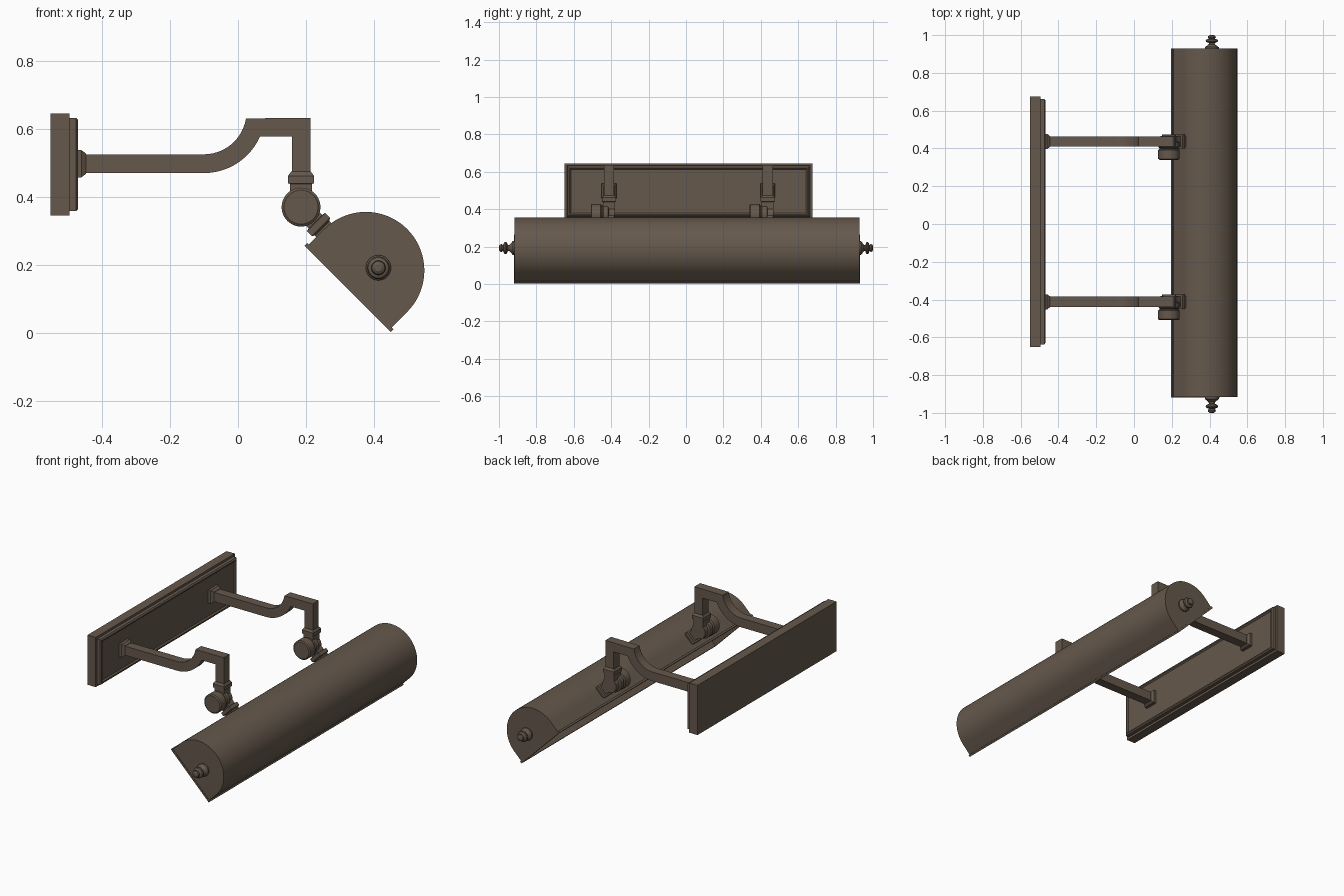
import bpy, bmesh
from math import sin, cos, pi, radians, sqrt
from mathutils import Vector

if "Cube" in bpy.data.objects:
    bpy.data.objects.remove(bpy.data.objects["Cube"])

# Single aged bronze finish
BRONZE = (0.13, 0.098, 0.072, 1)
bronze = bpy.data.materials.new("aged bronze")
bronze.use_nodes = True
bronze.diffuse_color = BRONZE
bronze.node_tree.nodes["Principled BSDF"].inputs["Base Color"].default_value = BRONZE


def finish(name, bm, bevel=0):
    bmesh.ops.recalc_face_normals(bm, faces=bm.faces)
    mesh = bpy.data.meshes.new(name)
    bm.to_mesh(mesh)
    bm.free()
    mesh.materials.append(bronze)
    obj = bpy.data.objects.new(name, mesh)
    bpy.context.collection.objects.link(obj)
    bpy.ops.object.select_all(action='DESELECT')
    obj.select_set(True)
    bpy.context.view_layer.objects.active = obj
    bpy.ops.object.shade_smooth_by_angle(angle=radians(30))
    if bevel:
        mod = obj.modifiers.new("soft edges", 'BEVEL')
        mod.width, mod.segments, mod.limit_method = bevel, 2, 'ANGLE'
    return obj


def extrude_y(name, outline, y0, y1, bevel=0):
    """Extrude an (x, z) outline along y."""
    bm = bmesh.new()
    face = bm.faces.new([bm.verts.new((x, y0, z)) for x, z in outline])
    new = bmesh.ops.extrude_face_region(bm, geom=[face])["geom"]
    verts = [g for g in new if isinstance(g, bmesh.types.BMVert)]
    bmesh.ops.translate(bm, verts=verts, vec=(0, y1 - y0, 0))
    return finish(name, bm, bevel)


def turned(name, profile, origin, axis, segs=32):
    """Stack rings of (half width, distance) along an axis; 4 sides gives a square section."""
    axis = Vector(axis).normalized()
    u = Vector((1, 0, 0)) if abs(axis.y) > 0.9 else Vector((0, 1, 0))
    v = axis.cross(u)
    grow, turn = (sqrt(2), pi / 4) if segs == 4 else (1, 0)
    bm = bmesh.new()
    rings = []
    for r, d in profile:
        ring = []
        for i in range(segs):
            a = turn + 2 * pi * i / segs
            ring.append(bm.verts.new(Vector(origin) + axis * d + (u * cos(a) + v * sin(a)) * r * grow))
        rings.append(ring)
    for a, b in zip(rings, rings[1:]):
        for i in range(segs):
            j = (i + 1) % segs
            bm.faces.new((a[i], a[j], b[j], b[i]))
    bm.faces.new(rings[0])
    bm.faces.new(rings[-1])
    return finish(name, bm)


def arc(cx, cz, r, a0, a1, n):
    return [(cx + r * cos(radians(a0 + (a1 - a0) * i / n)),
             cz + r * sin(radians(a0 + (a1 - a0) * i / n))) for i in range(n + 1)]


# Wall plate: stepped rectangle with a moulded rim and a recessed panel
PLATE_Y, PLATE_Z = 0.013, 0.495
bm = bmesh.new()
rings = []
for x, inset in [(-0.55, 0), (-0.495, 0), (-0.495, 0.013), (-0.475, 0.013),
                 (-0.469, 0.02), (-0.469, 0.027), (-0.477, 0.034)]:
    hy, hz = 0.663 - inset, 0.15 - inset
    rings.append([bm.verts.new((x, PLATE_Y + sy * hy, PLATE_Z + sz * hz))
                  for sy, sz in [(-1, -1), (1, -1), (1, 1), (-1, 1)]])
for a, b in zip(rings, rings[1:]):
    for i in range(4):
        j = (i + 1) % 4
        bm.faces.new((a[i], a[j], b[j], b[i]))
bm.faces.new(rings[0])
bm.faces.new(rings[-1])
finish("wall_plate", bm)

# Swan-neck arms with flange, collar, swivel knuckle and shade neck
arm_outline = ([(-0.475, 0.47)] + arc(-0.1, 0.65, 0.18, -90, -24, 12)
               + [(0.158, 0.577), (0.158, 0.46), (0.213, 0.46), (0.213, 0.632)]
               + arc(-0.1, 0.65, 0.125, -9, -90, 12) + [(-0.475, 0.525)])
KX, KZ = 0.185, 0.37
for side, y in (("left", 0.437), ("right", -0.412)):
    extrude_y(side + "_arm", arm_outline, y - 0.0275, y + 0.0275)
    turned(side + "_wall_flange", [(0.04, 0), (0.04, 0.018), (0.03, 0.032)],
           (-0.478, y, 0.4975), (1, 0, 0), 4)
    turned(side + "_arm_collar",
           [(0.029, 0), (0.038, 0.012), (0.038, 0.034), (0.032, 0.036), (0.032, 0.085)],
           (KX, y, 0.474), (0, 0, -1), 4)
    turned(side + "_knuckle",
           [(0.05, -0.097), (0.057, -0.092), (0.057, -0.045), (0.05, -0.04),
            (0.05, -0.035), (0.055, -0.03), (0.055, -0.005), (0.045, 0), (0.045, 0.03)],
           (KX, y, KZ), (0, 1, 0), 40)
    turned(side + "_shade_neck",
           [(0.028, 0.02), (0.028, 0.06), (0.038, 0.062), (0.038, 0.082), (0.03, 0.088), (0.03, 0.1)],
           (KX, y, KZ), (1, 0, -1), 4)

# Shade: tilted U-shaped trough, open towards the wall and floor
CX, CZ, R, DEPTH = 0.375, 0.184, 0.172, 0.07
Y0, Y1 = -0.917, 0.928


def tilted(along, out):
    """Point from shade centre: along the opening chord, and out through the opening."""
    s = sqrt(0.5)
    return (CX + s * (along - out), CZ - s * (along + out))


def trough(r):
    bow = [tilted(r * cos(radians(a)), -r * sin(radians(a))) for a in range(0, 181, 5)]
    return [tilted(r, DEPTH)] + bow + [tilted(-r, DEPTH)]


extrude_y("shade_shell", trough(R) + trough(R - 0.008)[::-1], Y0, Y1)
extrude_y("shade_front_end", trough(R - 0.001), Y0, Y0 + 0.01)
extrude_y("shade_back_end", trough(R - 0.001), Y1 - 0.01, Y1)

# Rim around the opening
for name, a0, a1, y0, y1 in [("upper_rim", -R - 0.007, -R + 0.012, Y0 - 0.002, Y1 + 0.002),
                             ("lower_rim", R - 0.012, R + 0.007, Y0 - 0.002, Y1 + 0.002),
                             ("front_rim", -R, R, Y0 - 0.002, Y0 + 0.016),
                             ("back_rim", -R, R, Y1 - 0.016, Y1 + 0.002)]:
    extrude_y(name, [tilted(a0, DEPTH - 0.006), tilted(a1, DEPTH - 0.006),
                     tilted(a1, DEPTH + 0.006), tilted(a0, DEPTH + 0.006)], y0, y1)

# Turned finials on both ends
finial = [(0.037, 0), (0.037, 0.008), (0.03, 0.013), (0.017, 0.023), (0.015, 0.03), (0.03, 0.036),
          (0.033, 0.042), (0.03, 0.048), (0.016, 0.053), (0.021, 0.06), (0.019, 0.067), (0.01, 0.072)]
turned("front_finial", [(r, d * 1.153) for r, d in finial], (0.412, Y0, 0.192), (0, -1, 0))
turned("back_finial", finial, (0.412, Y1, 0.192), (0, 1, 0))
